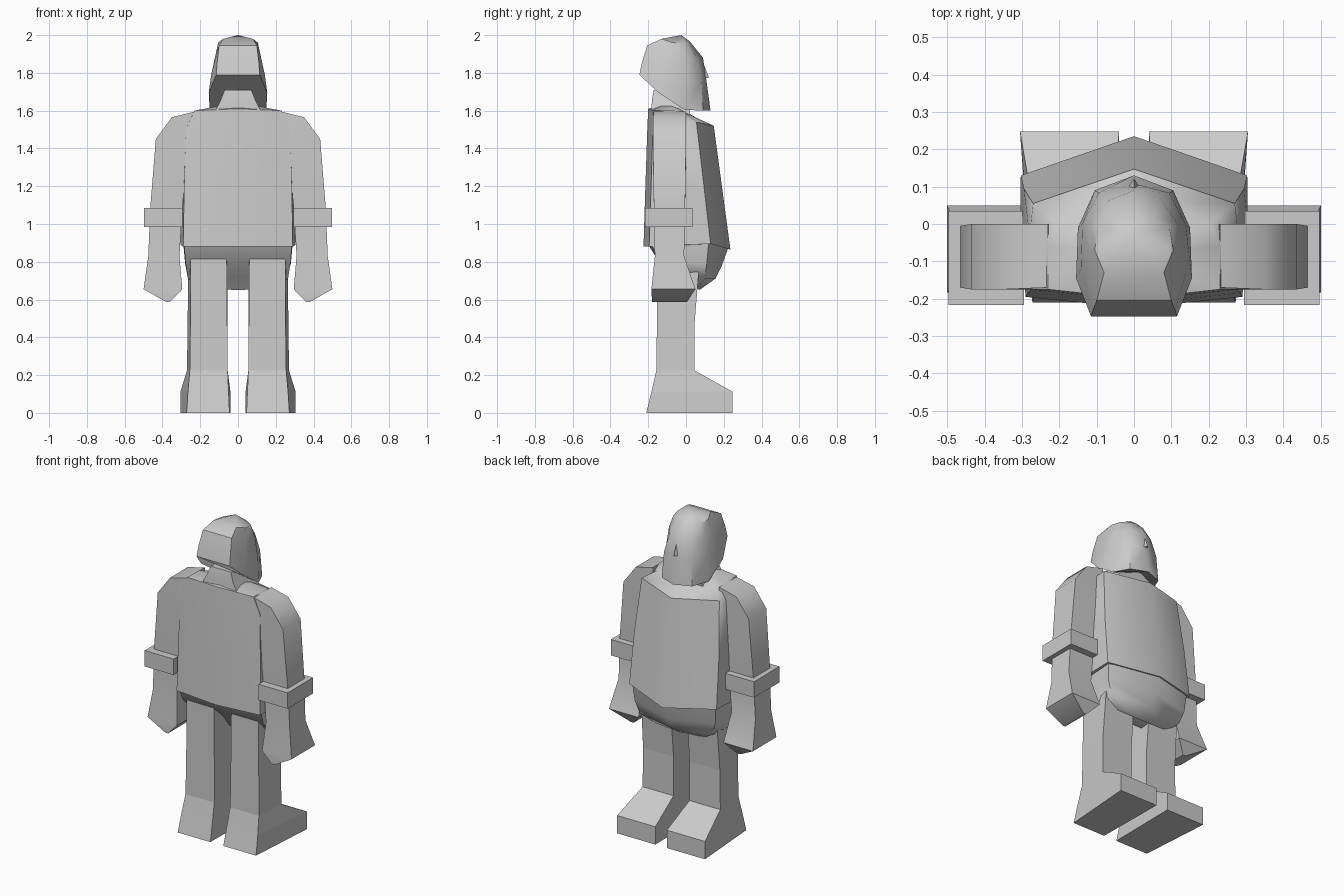
import bpy, bmesh, math

grey = bpy.data.materials.new("stone grey")
grey.diffuse_color = (0.6, 0.6, 0.6, 1)


def loft(name, rings, smooth=None, top=None):
    """Skin closed rings of points; cap the ends, the last one with an optional peak."""
    bm = bmesh.new()
    loops = [[bm.verts.new(p) for p in r] for r in rings]
    n = len(rings[0])
    for a, b in zip(loops, loops[1:]):
        for i in range(n):
            j = (i + 1) % n
            bm.faces.new((a[i], a[j], b[j], b[i]))
    bm.faces.new(loops[0])
    if top:
        peak = bm.verts.new(top)
        for i in range(n):
            bm.faces.new((loops[-1][i], loops[-1][(i + 1) % n], peak))
    else:
        bm.faces.new(loops[-1])
    bmesh.ops.recalc_face_normals(bm, faces=bm.faces)
    me = bpy.data.meshes.new(name)
    bm.to_mesh(me)
    bm.free()
    me.materials.append(grey)
    if smooth:
        for p in me.polygons:
            p.use_smooth = True
        me.set_sharp_from_angle(angle=math.radians(smooth))
    ob = bpy.data.objects.new(name, me)
    bpy.context.collection.objects.link(ob)
    return ob


def sym(half):
    """Mirror a half ring across x = 0, keeping centre points single."""
    return half + [(-x, y, z) for x, y, z in reversed(half) if x > 0]


def rect(x0, x1, y0, y1, z):
    return [(x0, y0, z), (x1, y0, z), (x1, y1, z), (x0, y1, z)]


# torso: flat back, wedge-shaped front
loft("torso", [sym(r) for r in (
    [(0, -.225, .88), (.29, -.195, .88), (.305, -.02, .89), (.303, .13, .895), (0, .235, .865)],
    [(0, -.215, 1.2), (.285, -.185, 1.2), (.295, -.02, 1.2), (.295, .095, 1.2), (0, .19, 1.2)],
    [(0, -.205, 1.5), (.275, -.175, 1.5), (.28, -.03, 1.52), (.27, .055, 1.54), (0, .147, 1.52)],
    [(0, -.2, 1.61), (.23, -.175, 1.6), (.23, -.06, 1.6), (.2, .0, 1.585), (0, .06, 1.56)],
)], 45, (0, -.09, 1.645))

# hips tapering under the torso hem
loft("hips", [sym(r) for r in (
    [(0, -.2, .89), (.285, -.18, .89), (.29, .12, .9), (0, .222, .87)],
    [(0, -.15, .81), (.28, -.15, .81), (.28, .11, .79), (0, .19, .78)],
    [(0, -.05, .72), (.265, -.06, .71), (.25, .1, .71), (0, .155, .71)],
    [(0, 0, .65), (.2, -.01, .66), (.17, .06, .66), (0, .07, .65)],
)], 50)

# neck
loft("neck", [rect(-.13, .13, -.185, .02, 1.58), rect(-.09, .09, -.18, .02, 1.66),
              rect(-.07, .07, -.17, .02, 1.71)], 40)

# hooded head with slanted rim
loft("head", [sym(r) for r in (
    [(.115, -.247, 1.79), (.155, -.145, 1.695), (.15, -.01, 1.605), (.105, .09, 1.6), (0, .13, 1.6)],
    [(.11, -.232, 1.86), (.142, -.12, 1.79), (.138, 0, 1.76), (.095, .083, 1.76), (0, .108, 1.76)],
    [(.1, -.205, 1.945), (.118, -.1, 1.9), (.118, 0, 1.88), (.075, .06, 1.87), (0, .09, 1.88)],
    [(.08, -.13, 1.98), (.105, -.07, 1.96), (.095, -.01, 1.955), (.05, .02, 1.955), (0, .02, 1.967)],
)], 40, (0, -.025, 2.0))

# small nose spike
loft("nose", [[(-.02, .09, 1.77), (.02, .09, 1.77), (0, .122, 1.775)]], None, (0, .09, 1.855))

# arm sections: inner (x, z), outer (x, z), back y, front y
ARM = [((.22, 1.45), (.23, 1.595), -.17, 0), ((.25, 1.4), (.35, 1.565), -.175, 0),
       ((.27, 1.35), (.435, 1.45), -.175, 0), ((.295, 1.08), (.465, 1.08), -.17, -.005),
       ((.31, .83), (.475, .83), -.165, -.01), ((.295, .655), (.5, .655), -.183, .05),
       ((.36, .587), (.38, .587), -.18, .005)]

for s, side in ((1, "right"), (-1, "left")):
    loft(side + "_arm", [[(s * a[0], y0, a[1]), (s * b[0], y0, b[1]),
                          (s * b[0], y1, b[1]), (s * a[0], y1, a[1])]
                         for a, b, y0, y1 in ARM], 45)
    # wrist band
    loft(side + "_band", [rect(s * .295, s * .497, -.217, .035, z) for z in (.985, 1.085)])
    # leg with a long flaring foot
    loft(side + "_leg", [[(s * x, y, z) for x, y in pts] for z, pts in (
        (0, ((.045, -.21), (.272, -.21), (.305, .247), (.04, .247))),
        (.112, ((.05, -.183), (.265, -.183), (.305, .247), (.04, .247))),
        (.225, ((.055, -.157), (.255, -.157), (.27, .045), (.055, .045))),
        (.47, ((.057, -.154), (.252, -.154), (.267, .045), (.055, .045))),
        (.84, ((.06, -.152), (.25, -.152), (.262, .075), (.058, .075))))])
